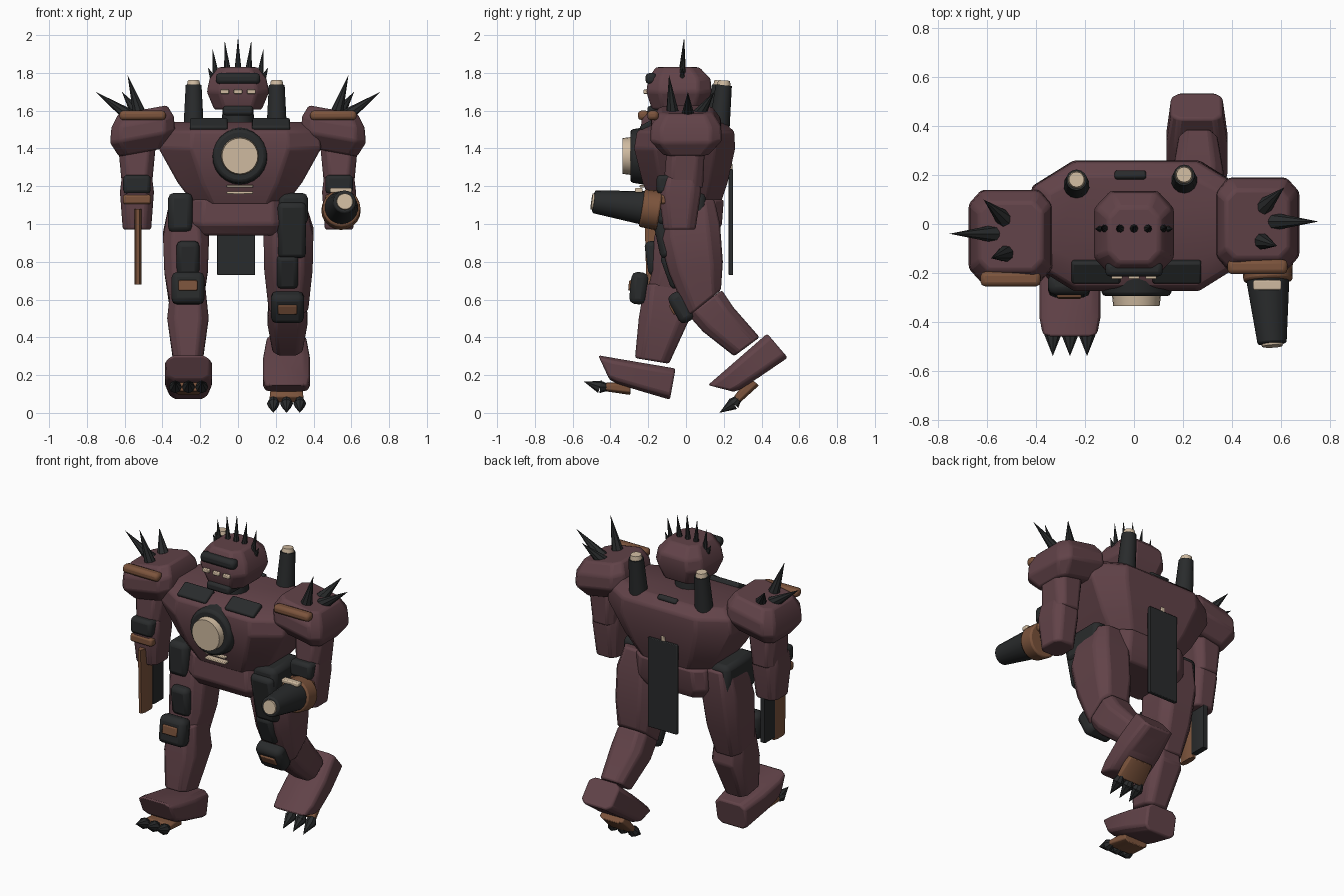
import bpy
import bmesh
from math import radians, cos, sin
from mathutils import Vector, Matrix

default_cube = bpy.data.objects.get("Cube")
if default_cube:
    bpy.data.objects.remove(default_cube, do_unlink=True)


def make_material(name, red, green, blue):
    material = bpy.data.materials.new(name)
    material.use_nodes = True
    colour = (red, green, blue, 1)
    material.diffuse_color = colour
    shader = next(n for n in material.node_tree.nodes if n.type == "BSDF_PRINCIPLED")
    shader.inputs["Base Color"].default_value = colour
    shader.inputs["Roughness"].default_value = 0.8
    return material


MAROON = make_material("maroon armour", .12, .055, .065)
DARK = make_material("dark metal", .022, .024, .025)
COPPER = make_material("copper trim", .2, .088, .045)
CREAM = make_material("cream light", .62, .49, .35)


def finish(name, bm, material, bevel=0.0):
    """Turn a bmesh into a named object with soft edges and one colour."""
    bmesh.ops.recalc_face_normals(bm, faces=bm.faces)
    mesh = bpy.data.meshes.new(name)
    bm.to_mesh(mesh)
    bm.free()
    mesh.materials.append(material)
    part = bpy.data.objects.new(name, mesh)
    bpy.context.collection.objects.link(part)
    bpy.ops.object.select_all(action="DESELECT")
    part.select_set(True)
    bpy.context.view_layer.objects.active = part
    bpy.ops.object.shade_smooth_by_angle(angle=radians(30))
    if bevel:
        modifier = part.modifiers.new("soft edges", "BEVEL")
        modifier.width = bevel
        modifier.segments = 2
        modifier.limit_method = "ANGLE"
    return part


def loft(name, material, centre_x, rings, tilt=0, corner=0.6, shift=0, bevel=0.012):
    """Skin octagonal rings: half width, front point (y, z), back point (y, z)."""
    outline = [(-corner, -1), (corner, -1), (1, -corner), (1, corner),
               (corner, 1), (-corner, 1), (-1, corner), (-1, -corner)]
    bm = bmesh.new()
    loops = []
    for half_width, front, back in rings:
        front, back = Vector((0, *front)), Vector((0, *back))
        middle, half_depth = (front + back) / 2, (back - front) / 2
        loop = []
        for u, v in outline:
            point = middle + half_depth * v
            loop.append(bm.verts.new((centre_x + u * half_width, point.y + shift,
                                      point.z + tilt * u * half_width)))
        loops.append(loop)
    for low, high in zip(loops, loops[1:]):
        for i in range(len(outline)):
            j = (i + 1) % len(outline)
            bm.faces.new((low[i], low[j], high[j], high[i]))
    bm.faces.new(loops[0])
    bm.faces.new(loops[-1])
    return finish(name, bm, material, bevel)


def level(half_width, z, front, back):
    """A horizontal ring for loft."""
    return half_width, (front, z), (back, z)


def block(name, material, place, size, pitch=0, roll=0, bevel=0.01):
    bm = bmesh.new()
    bmesh.ops.create_cube(bm, size=1)
    turn = Matrix.Rotation(radians(pitch), 4, "X") @ Matrix.Rotation(radians(roll), 4, "Y")
    bm.transform(Matrix.Translation(place) @ turn @ Matrix.Diagonal((*size, 1)))
    return finish(name, bm, material, bevel)


def cone(name, material, base, tip, radius, tip_radius=0.0, sides=8, bevel=0.0):
    base, tip = Vector(base), Vector(tip)
    axis = tip - base
    bm = bmesh.new()
    bmesh.ops.create_cone(bm, cap_ends=True, segments=sides, radius1=radius,
                          radius2=tip_radius, depth=axis.length)
    turn = axis.to_track_quat("Z", "Y").to_matrix().to_4x4()
    bm.transform(Matrix.Translation((base + tip) / 2) @ turn)
    return finish(name, bm, material, bevel)


# Torso and pelvis
MID = 0.01
loft("torso", MAROON, MID, [
    level(.24, 1.1, -.18, .18), level(.33, 1.22, -.23, .22), level(.43, 1.4, -.275, .26),
    level(.42, 1.49, -.26, .255), level(.36, 1.54, -.17, .2)])
loft("pelvis", MAROON, 0, [
    level(.21, .94, -.15, .16), level(.25, 1.0, -.19, .19), level(.24, 1.13, -.18, .2)], corner=.75)
cone("chest_ring", DARK, (MID, -.2, 1.36), (MID, -.295, 1.36), .155, .14, 24, .015)
cone("chest_lamp", CREAM, (MID, -.25, 1.36), (MID, -.335, 1.36), .105, .095, 24)
for height in (1.165, 1.2):
    block("chest_bar", CREAM, (MID, -.225, height), (.14, .04, .014), bevel=.004)
for side in (-1, 1):
    block("collar_plate", DARK, (MID + side * .165, -.195, 1.525), (.2, .1, .035), pitch=29)
block("back_vent", DARK, (-.015, .2, 1.535), (.13, .035, .03), pitch=-35)
block("back_plate", DARK, (-.01, .238, 1.01), (.2, .024, .56), bevel=.004)
block("plate_hook", CREAM, (-.01, .235, 1.3), (.025, .02, .04), bevel=.004)

# Exhaust stacks
for x, y in ((-.235, .18), (.205, .2)):
    cone("exhaust_stack", DARK, (x, y - .03, 1.45), (x, y, 1.735), .058, .043, 14)
    cone("exhaust_cap", CREAM, (x, y, 1.73), (x, y + .002, 1.76), .037, .031, 14)

# Head
cone("neck", DARK, (0, -.04, 1.5), (0, -.04, 1.62), .09, .08, 12)
block("jaw", DARK, (0, -.12, 1.6), (.16, .17, .05), bevel=.015)
loft("head", MAROON, 0, [
    level(.125, 1.605, -.18, .1), level(.165, 1.7, -.21, .135),
    level(.15, 1.77, -.2, .13), level(.105, 1.83, -.16, .07)])
block("brow", DARK, (0, -.185, 1.77), (.235, .06, .058), bevel=.02)
for x in (-.07, 0, .07):
    block("eye", CREAM, (x, -.21, 1.7), (.045, .03, .022), bevel=.004)
for side in (-1, 0, 1):
    cone("crest_spike", DARK, (side * .055, -.02, 1.8), (side * .07, -.01, 1.99 - abs(side) * .02), .02)
    if side:
        cone("crest_spike", DARK, (side * .115, -.02, 1.775), (side * .135, -.01, 1.93), .02)
        cone("crest_spike", DARK, (side * .13, -.02, 1.765), (side * .16, -.02, 1.83), .018)

# Arms
for label, side, shift in (("left", 1, 0), ("right", -1, -.05)):
    loft(label + "_shoulder", MAROON, side * .505, [
        level(.125, 1.38, -.12, .12), level(.172, 1.46, -.19, .19),
        level(.165, 1.54, -.185, .185), level(.13, 1.605, -.14, .14)],
        tilt=-.18 * side, corner=.7, shift=shift)
    block(label + "_shoulder_trim", COPPER, (side * .505, shift - .175, 1.575), (.245, .06, .05), bevel=.018)
    for base, tip in (((.52, -.07, 1.58), (.585, -.09, 1.79)),
                      ((.57, .01, 1.57), (.755, .01, 1.7)),
                      ((.53, .07, 1.58), (.615, .15, 1.7))):
        cone(label + "_shoulder_spike", DARK, (side * base[0], base[1] + shift, base[2]),
             (side * tip[0], tip[1] + shift, tip[2]), .037)
    arm_x = side * .535
    loft(label + "_upper_arm", MAROON, arm_x, [
        level(.078, 1.19, -.12, .09), level(.1, 1.42, -.1, .1)], shift=shift)
    loft(label + "_forearm", MAROON, arm_x, [
        level(.075, .97, -.12, .05), level(.09, 1.17, -.145, .08),
        level(.08, 1.25, -.13, .08)], shift=shift)
    block(label + "_elbow_guard", DARK, (arm_x, shift - .11, 1.21), (.145, .09, .1), bevel=.02)
    block(label + "_wrist_trim", COPPER, (arm_x, shift - .12, 1.13), (.15, .06, .05), bevel=.012)

# Cannon on the left arm
cone("cannon_collar", COPPER, (.545, -.14, 1.07), (.548, -.235, 1.085), .105, .1, 20, .01)
cone("cannon_barrel", DARK, (.547, -.22, 1.085), (.565, -.49, 1.118), .09, .06, 18, .008)
cone("cannon_muzzle", CREAM, (.565, -.48, 1.117), (.566, -.5, 1.12), .046, .042, 18)
block("cannon_sight", CREAM, (.545, -.25, 1.178), (.115, .04, .025), bevel=.006)

# Blade on the right arm
loft("blade_edge", COPPER, -.53, [level(.018, .68, -.21, -.1), level(.018, 1.08, -.22, -.1)],
     corner=.5, bevel=0)
loft("blade_spine", DARK, -.53, [level(.018, .7, -.105, 0), level(.018, 1.06, -.105, 0)],
     corner=.8, bevel=0)

# Legs: the right one steps forward, the left one trails
RIGHT_X, LEFT_X = -.265, .262
loft("right_thigh", MAROON, RIGHT_X - .01, [
    (.085, (-.12, 1.13), (.13, 1.13)), (.122, (-.17, .92), (.13, .97)),
    (.115, (-.18, .75), (.08, .74)), (.09, (-.21, .62), (.02, .56))])
loft("left_thigh", MAROON, LEFT_X + .005, [
    (.085, (-.12, 1.13), (.15, 1.13)), (.132, (-.14, .92), (.18, 1.0)),
    (.128, (-.09, .74), (.195, .8)), (.105, (.01, .51), (.185, .65))])
loft("right_shin", MAROON, RIGHT_X, [
    (.09, (-.22, .68), (0, .69)), (.11, (-.25, .5), (.02, .5)), (.078, (-.27, .29), (-.09, .26))])
loft("left_shin", MAROON, LEFT_X, [
    (.1, (.01, .52), (.19, .65)), (.105, (.09, .43), (.25, .56)), (.08, (.255, .3), (.39, .4))])
block("right_hip", DARK, (-.305, -.03, 1.06), (.13, .29, .21), bevel=.03)
block("left_hip", DARK, (.29, -.03, 1.08), (.16, .27, .17), bevel=.03)
block("left_hip_guard", DARK, (.285, -.125, .97), (.15, .08, .3), pitch=12, bevel=.025)
block("right_thigh_guard", DARK, (RIGHT_X, -.175, .82), (.12, .07, .18), pitch=8, bevel=.025)
block("left_thigh_guard", DARK, (LEFT_X, -.075, .75), (.115, .07, .19), pitch=20, bevel=.025)
for label, x, y, z, pitch in (("right", RIGHT_X, -.25, .66, -6), ("left", LEFT_X, -.025, .56, 28)):
    turn = Matrix.Rotation(radians(pitch), 3, "X")
    centre = Vector((x, y, z))
    block(label + "_knee", DARK, centre, (.175, .09, .17), pitch, bevel=.03)
    block(label + "_knee_trim", COPPER, centre + turn @ Vector((0, -.045, .01)),
          (.1, .02, .055), pitch, bevel=.006)


# Feet share one shape, swung about the top of the heel
def build_foot(label, x, pivot, swing):
    heel_y, heel_z = pivot
    c, s = cos(radians(swing)), sin(radians(swing))

    def at(y, z):
        return heel_y + y * c - z * s, heel_z + y * s + z * c

    loft(label + "_foot", MAROON, x, [
        (.105, at(-.03, -.165), at(0, 0)), (.125, at(-.2, -.115), at(-.16, .027)),
        (.125, at(-.31, -.08), at(-.33, .056)), (.112, at(-.35, -.06), at(-.41, .07))], corner=.7)
    loft(label + "_toe_plate", COPPER, x, [
        (.08, at(-.24, -.14), at(-.24, -.07)), (.09, at(-.375, -.12), at(-.37, -.075))], bevel=.006)
    for offset in (-.07, 0, .07):
        cone(label + "_claw", DARK, (x + offset, *at(-.36, -.1)),
             (x + offset, *at(-.4, -.097)), .018, .034)
        cone(label + "_claw", DARK, (x + offset, *at(-.4, -.097)),
             (x + offset, *at(-.485, -.07)), .034)


build_foot("right", RIGHT_X + .003, (-.055, .235), 0)
build_foot("left", LEFT_X - .005, (.43, .42), 50.7)
